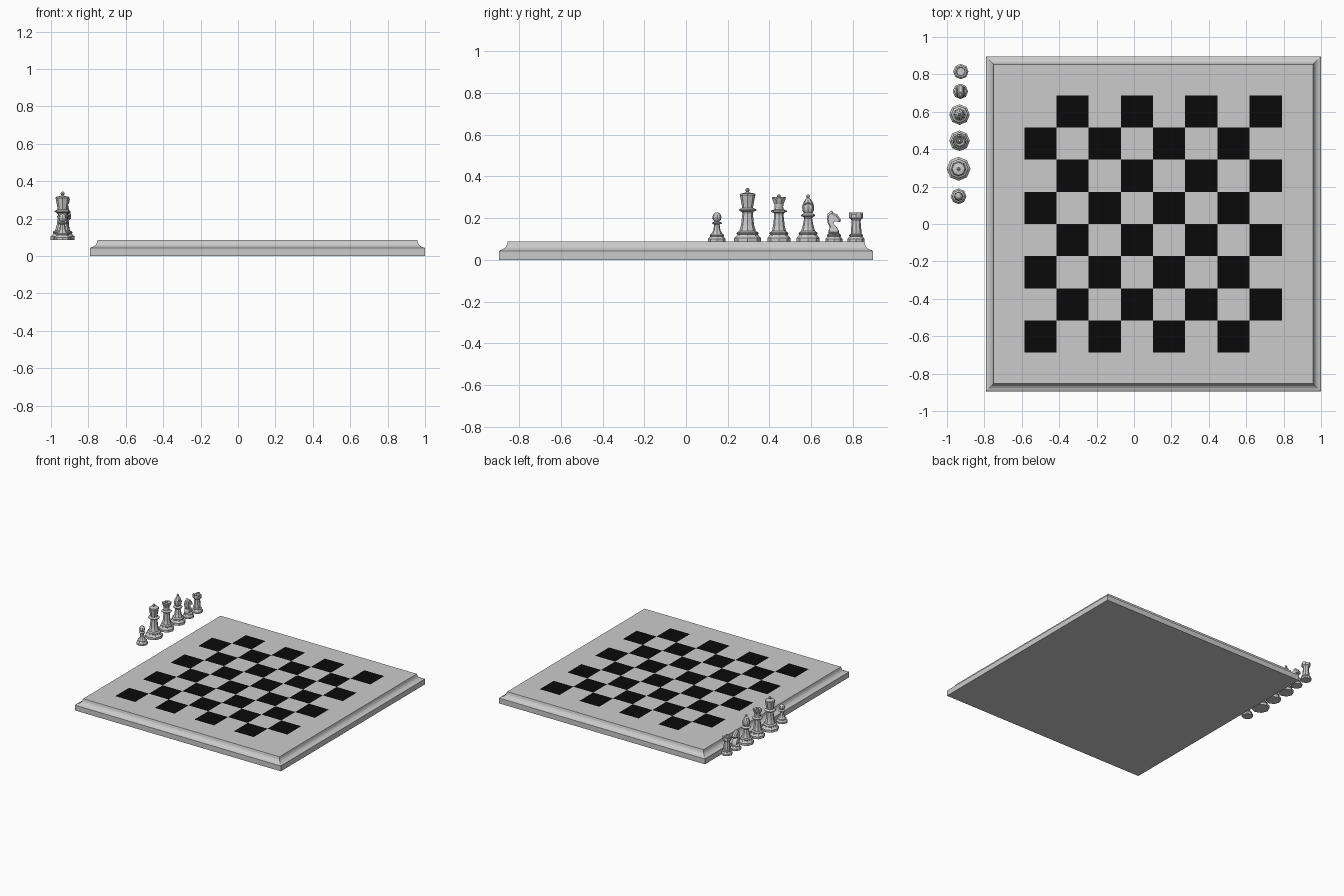
import bpy, bmesh, math
from mathutils import Vector

if "Cube" in bpy.data.objects:
    bpy.data.objects.remove(bpy.data.objects["Cube"])

TOP = 0.087                      # board top, also the level the pieces stand on


def make(name, bm, loc=(0, 0, 0), mat=None):
    bmesh.ops.recalc_face_normals(bm, faces=bm.faces)
    me = bpy.data.meshes.new(name)
    bm.to_mesh(me)
    bm.free()
    ob = bpy.data.objects.new(name, me)
    ob.location = loc
    bpy.context.collection.objects.link(ob)
    if mat:
        me.materials.append(mat)
    return ob


def lathe(bm, profile, n=8, notch=None, depth=0.0):
    """Turn (radius, height) points into an n-sided solid; returns the rings of faces."""
    rows = []
    for k, (r, h) in enumerate(profile):
        row = []
        for i in range(n):
            a = 2 * math.pi * i / n
            z = h - (depth if k == notch and i % 2 else 0)
            row.append(bm.verts.new((r * math.cos(a), r * math.sin(a), z)))
        rows.append(row)
    rings = [[bm.faces.new((p[i], p[(i + 1) % n], q[(i + 1) % n], q[i])) for i in range(n)]
             for p, q in zip(rows, rows[1:])]
    bm.faces.new(rows[0][::-1])
    bm.faces.new(rows[-1])
    return rings


def foot(R, s=1.0):
    """Stepped base moulding shared by all pieces."""
    return [(R, 0), (R, .018 * s), (R * .86, .026 * s), (R * .76, .034 * s),
            (R * .82, .038 * s), (R * .80, .044 * s), (R * .62, .050 * s)]


# board: square rings following a cove moulding
bm = bmesh.new()
H = 0.896
rows = []
for inset, z in [(0, 0), (0, .042), (.006, .046), (.018, .050), (.030, .058),
                 (.037, .069), (.040, .080), (.042, TOP)]:
    e = H - inset
    rows.append([bm.verts.new((x * e, y * e, z)) for x, y in ((-1, -1), (1, -1), (1, 1), (-1, 1))])
for p, q in zip(rows, rows[1:]):
    for i in range(4):
        bm.faces.new((p[i], p[(i + 1) % 4], q[(i + 1) % 4], q[i]))
bm.faces.new(rows[0][::-1])
bm.faces.new(rows[-1])
make("board", bm, (0.104, 0, 0))

# dark squares
black = bpy.data.materials.new("black")
black.diffuse_color = (0.003, 0.003, 0.003, 1)
black.use_nodes = True
black.node_tree.nodes["Principled BSDF"].inputs["Base Color"].default_value = black.diffuse_color
bm = bmesh.new()
S = 0.172
for c in range(8):
    for r in range(8):
        if (c + r) % 2 == 0:
            x, y = (c - 4) * S, (r - 4) * S
            bm.faces.new([bm.verts.new((x + a * S, y + b * S, 0))
                          for a, b in ((0, 0), (1, 0), (1, 1), (0, 1))])
squares = make("dark_squares", bm, (0.102, 0, TOP + .0008), black)

# pawn
bm = bmesh.new()
lathe(bm, foot(.042, .75) + [(.017, .055), (.013, .082), (.024, .087), (.024, .091), (.011, .096),
                             (.019, .105), (.022, .117), (.018, .130), (.010, .138), (.003, .140)])
make("pawn", bm, (-.938, .148, TOP))

# king
bm = bmesh.new()
lathe(bm, foot(.064) + [(.031, .080), (.025, .135), (.028, .143), (.042, .149), (.042, .154),
                        (.026, .162), (.028, .176), (.036, .218), (.038, .224), (.034, .230),
                        (.014, .234), (.006, .238), (.010, .245), (.010, .251), (.004, .257)])
make("king", bm, (-.938, .295, TOP))

# queen: stem plus a notched coronet and a small ball
bm = bmesh.new()
lathe(bm, foot(.055) + [(.028, .075), (.022, .130), (.025, .138), (.038, .143), (.038, .148),
                        (.023, .154), (.020, .166)])
lathe(bm, [(.020, .164), (.022, .180), (.034, .215), (.027, .213), (.017, .196), (.014, .206)],
      16, 2, .013)
lathe(bm, [(.014, .204), (.006, .210), (.009, .217), (.007, .223), (.002, .226)])
make("queen", bm, (-.933, .445, TOP))

# bishop with slanted slit in the head
bm = bmesh.new()
lathe(bm, foot(.055) + [(.027, .070), (.019, .112), (.023, .118), (.034, .123), (.034, .128),
                        (.020, .136), (.027, .150), (.029, .164), (.025, .182), (.014, .202),
                        (.006, .209), (.009, .215), (.008, .221), (.003, .226)])
bishop = make("bishop", bm, (-.933, .585, TOP))
bm = bmesh.new()
bmesh.ops.create_cube(bm, size=1)
bmesh.ops.scale(bm, vec=(.036, .09, .006), verts=bm.verts)
slit = make("slit_cutter", bm, (-.911, .585, TOP + .184))
slit.rotation_euler = (0, math.radians(-55), 0)
slit.hide_render = True
slit.hide_viewport = True
cut = bishop.modifiers.new("slit", "BOOLEAN")
cut.operation = "DIFFERENCE"
cut.object = slit

# knight: turned foot and a wedge-sided horse head facing +y
bm = bmesh.new()
lathe(bm, foot(.041, .75))
outline = [(-.026, .034), (-.027, .050), (-.020, .068), (-.030, .090), (-.034, .115),
           (-.030, .134), (-.018, .144), (-.009, .149), (-.004, .139), (.014, .131),
           (.033, .106), (.030, .095), (.018, .097), (.004, .101), (-.002, .087),
           (.014, .068), (.024, .050), (.026, .034)]
center = Vector((-.006, .090))
layers = []
for x, k in ((-.017, .80), (-.008, 1), (.008, 1), (.017, .80)):
    pts = [center + (Vector(p) - center) * k for p in outline]
    layers.append([bm.verts.new((x * (1.25 - 3 * (p.y - .03)), p.x, p.y)) for p in pts])
n = len(outline)
for p, q in zip(layers, layers[1:]):
    for i in range(n):
        bm.faces.new((p[i], p[(i + 1) % n], q[(i + 1) % n], q[i]))
caps = [bm.faces.new(layers[0][::-1]), bm.faces.new(layers[-1])]
bmesh.ops.triangulate(bm, faces=caps)
make("knight", bm, (-.928, .709, TOP))

# rook with raised battlements on every other rim face
bm = bmesh.new()
rings = lathe(bm, foot(.041, .75) + [(.025, .055), (.021, .100), (.024, .106), (.033, .113),
                                     (.033, .132), (.024, .132), (.022, .118)])
raised = bmesh.ops.extrude_discrete_faces(bm, faces=rings[10][::2])["faces"]
for f in raised:
    outer = list(f.verts)
    edges = list(f.edges)
    new = bmesh.ops.extrude_face_region(bm, geom=[f])["geom"]
    bmesh.ops.translate(bm, vec=(0, 0, .008),
                        verts=[v for v in new if isinstance(v, bmesh.types.BMVert)])
make("rook", bm, (-.926, .815, TOP))
